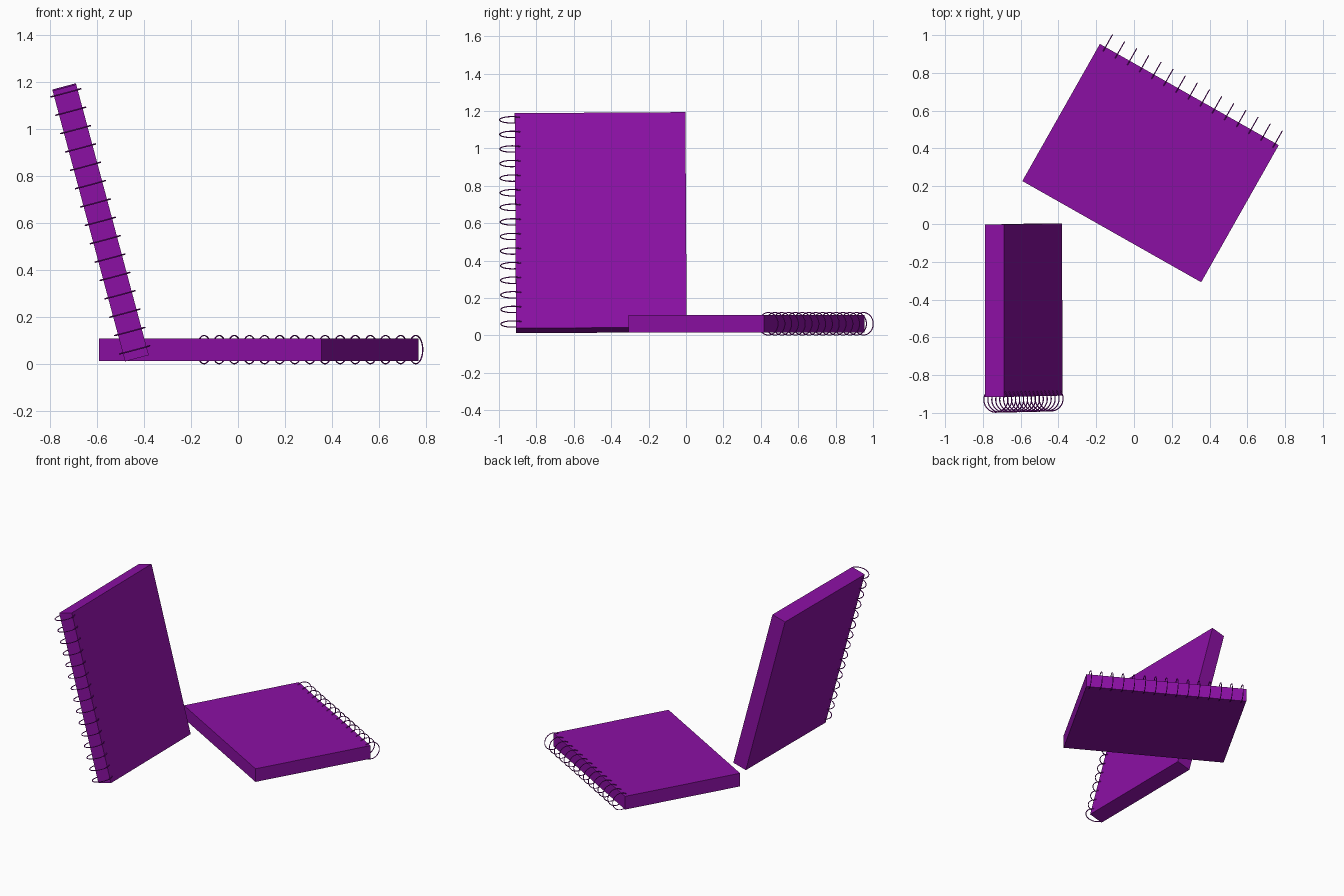
import bpy
from mathutils import Matrix, Vector
from math import pi, radians, sin, cos

if "Cube" in bpy.data.objects:
    bpy.data.objects.remove(bpy.data.objects["Cube"])

purple = bpy.data.materials.new("purple")
purple.diffuse_color = (0.26, 0.005, 0.37, 1)
purple.use_nodes = True
purple.node_tree.nodes["Principled BSDF"].inputs["Base Color"].default_value = purple.diffuse_color

HALF_L, HALF_W, HALF_T = 0.544, 0.417, 0.0475   # spine length, depth, thickness
RING_R, WIRE_R, RING_COUNT = 0.060, 0.0028, 15


def finish(obj, name, matrix):
    obj.name = name
    obj.data.transform(matrix)
    obj.data.materials.append(purple)


def notebook(name, center, spine, outward, scale):
    """Spiral notebook: local x runs along the spine, local y points out of it."""
    u = Vector(spine).normalized()
    v = Vector(outward)
    v = (v - u * v.dot(u)).normalized()
    n = u.cross(v)
    place = (Matrix.Translation(center)
             @ Matrix((u, v, n)).transposed().to_4x4()
             @ Matrix.Scale(scale, 4))

    # Page block with covers
    bpy.ops.mesh.primitive_cube_add(size=2)
    finish(bpy.context.object, name + "_pages",
           place @ Matrix.Diagonal((HALF_L, HALF_W, HALF_T, 1)))

    # Binding rings, circling the spine edge
    for i in range(RING_COUNT):
        x = -0.510 + i * 0.0738
        bpy.ops.mesh.primitive_torus_add(major_radius=RING_R, minor_radius=WIRE_R,
                                         major_segments=40, minor_segments=8)
        ring = bpy.context.object
        bpy.ops.object.shade_smooth()
        finish(ring, f"{name}_ring_{i + 1}",
               place @ Matrix.Translation((x, HALF_W + 0.014, 0))
               @ Matrix.Rotation(pi / 2, 4, 'Y'))


# Notebook lying flat
a = radians(-29.5)
notebook("flat_notebook", (0.0875, 0.3225, 0.0625),
         (cos(a), sin(a), 0), (-sin(a), cos(a), 0), 1.0)

# Larger notebook standing on its short edge, leaning left
t = radians(15)
notebook("leaning_notebook", (-0.584, -0.456, 0.603),
         (-sin(t), -0.006, cos(t)), (0, -1, 0), 1.094)
